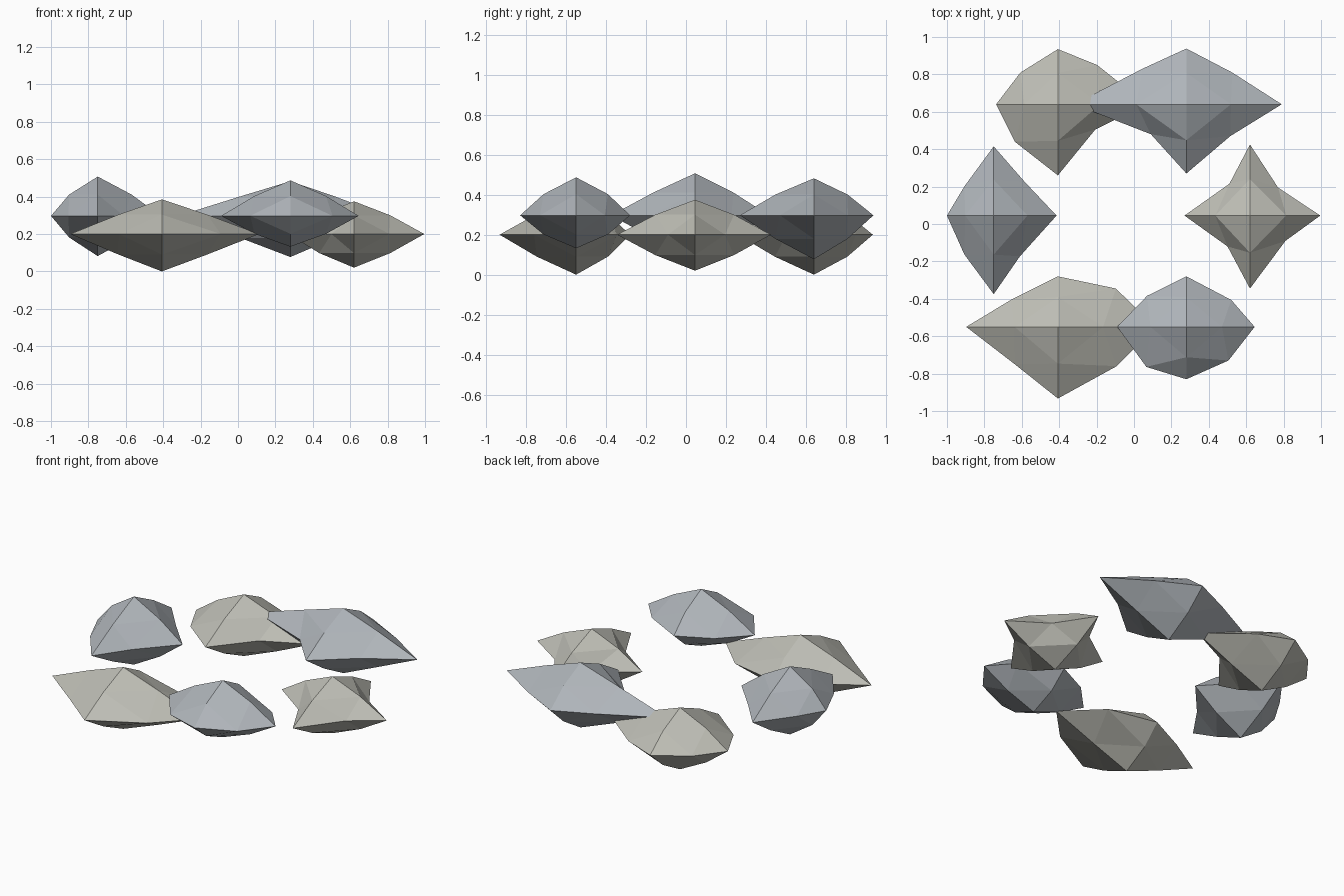
import bpy, bmesh
from mathutils import Vector

if "Cube" in bpy.data.objects:
    bpy.data.objects.remove(bpy.data.objects["Cube"])


def material(name, color):
    m = bpy.data.materials.new(name)
    m.diffuse_color = color
    m.use_nodes = True
    m.node_tree.nodes["Principled BSDF"].inputs["Base Color"].default_value = m.diffuse_color
    return m


blue = material("blue_stone", (0.43, 0.46, 0.49, 1))
beige = material("beige_stone", (0.51, 0.51, 0.46, 1))


def rock(name, mat, center, xs, ys, zs, rim):
    """Once-subdivided octahedron: six tips, four rim points (-x-y, +x-y, -x+y, +x+y)."""
    bm = bmesh.new()
    c = Vector(center)
    tips = (xs, ys, zs)
    cache = {}

    def vert(*signs):
        if signs not in cache:
            p = [0.0, 0.0, 0.0]
            used = [a for a in range(3) if signs[a]]
            if len(used) == 1:
                a = used[0]
                p[a] = tips[a][signs[a] > 0]
            elif used == [0, 1]:
                p[0], p[1] = rim[(signs[0] > 0) + 2 * (signs[1] > 0)]
            else:
                # Edge midpoints above and below the rim, bulged outwards
                for a in used:
                    ext = abs(tips[a][signs[a] > 0])
                    p[a] = signs[a] * (0.03 + 0.4 * ext if a == 2 else 0.07 + 0.33 * ext)
            cache[signs] = bm.verts.new(c + Vector(p))
        return cache[signs]

    for i in (-1, 1):
        for j in (-1, 1):
            for k in (-1, 1):
                x, y, z = vert(i, 0, 0), vert(0, j, 0), vert(0, 0, k)
                xy, yz, xz = vert(i, j, 0), vert(0, j, k), vert(i, 0, k)
                for f in ((x, xy, xz), (y, yz, xy), (z, xz, yz), (xy, yz, xz)):
                    bm.faces.new(f if i * j * k > 0 else f[::-1])
    bmesh.ops.recalc_face_normals(bm, faces=bm.faces[:])
    mesh = bpy.data.meshes.new(name)
    bm.to_mesh(mesh)
    bm.free()
    mesh.materials.append(mat)
    bpy.context.collection.objects.link(bpy.data.objects.new(name, mesh))


# Ring of six rocks, alternating colour and height
rock("left_rock", blue, (-0.75, 0.045, 0.297), (-0.25, 0.336), (-0.42, 0.37), (-0.215, 0.21),
     ((-0.157, -0.208), (0.14, -0.218), (-0.157, 0.156), (0.164, 0.182)))
rock("back_left_rock", beige, (-0.407, 0.64, 0.2), (-0.33, 0.475), (-0.38, 0.295), (-0.2, 0.185),
     ((-0.23, -0.2), (0.2, -0.135), (-0.2, 0.17), (0.21, 0.21)))
rock("back_right_rock", blue, (0.28, 0.64, 0.297), (-0.6, 0.51), (-0.37, 0.298), (-0.22, 0.185),
     ((-0.19, -0.16), (0.235, -0.17), (-0.235, 0.19), (0.245, 0.17)))
rock("right_rock", beige, (0.62, 0.045, 0.2), (-0.35, 0.376), (-0.39, 0.38), (-0.18, 0.175),
     ((-0.12, -0.165), (0.19, -0.135), (-0.11, 0.17), (0.15, 0.15)))
rock("front_left_rock", beige, (-0.407, -0.55, 0.2), (-0.49, 0.52), (-0.383, 0.27), (-0.2, 0.185),
     ((-0.23, -0.2), (0.315, -0.21), (-0.25, 0.145), (0.31, 0.205)))
rock("front_right_rock", blue, (0.28, -0.55, 0.297), (-0.37, 0.365), (-0.28, 0.27), (-0.165, 0.19),
     ((-0.214, -0.214), (0.225, -0.18), (-0.21, 0.166), (0.24, 0.144)))
